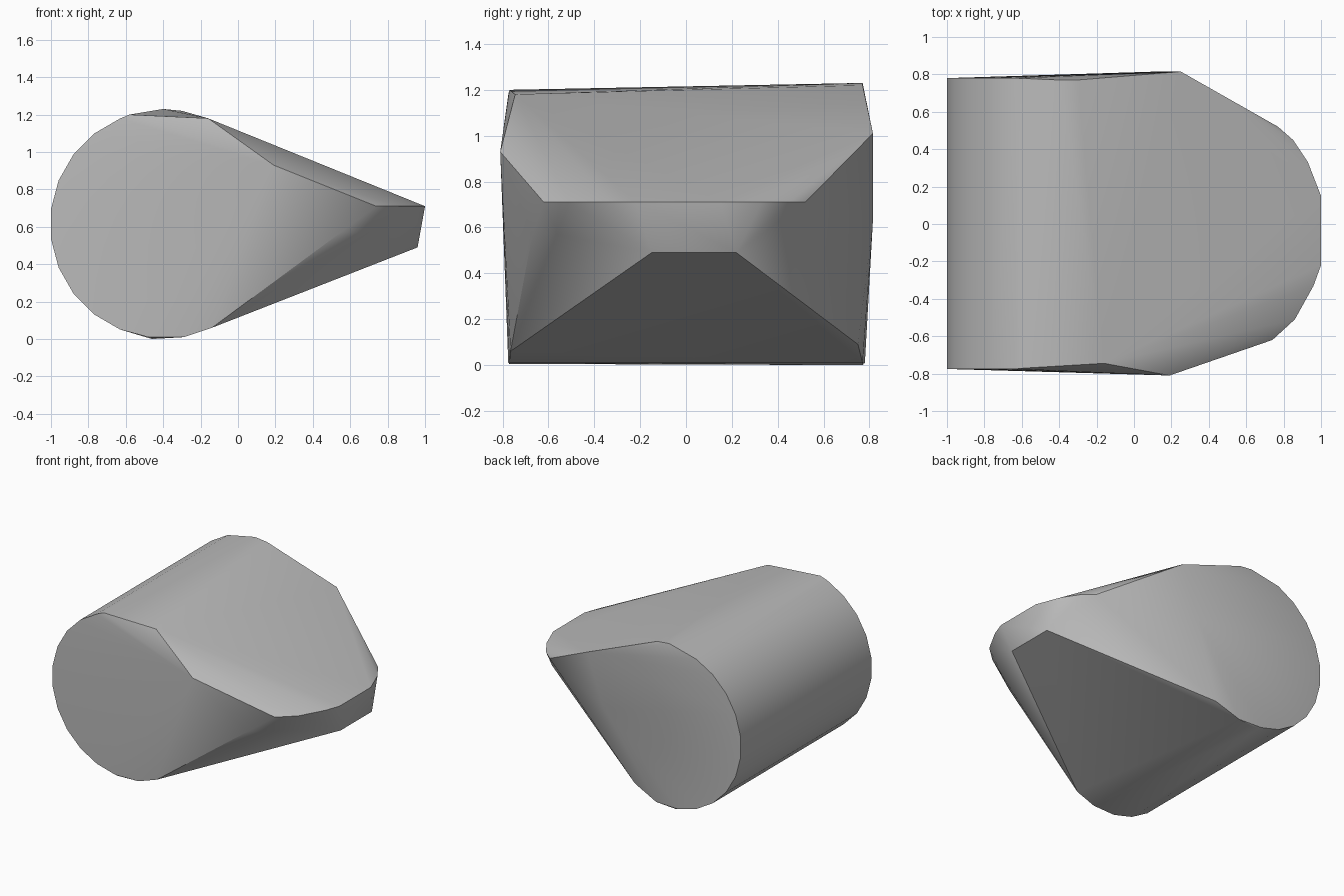
import bpy
import bmesh
import math

default_cube = bpy.data.objects.get("Cube")
if default_cube:
    bpy.data.objects.remove(default_cube, do_unlink=True)


def make_material(name, color):
    material = bpy.data.materials.new(name)
    material.use_nodes = True
    material.diffuse_color = color
    material.node_tree.nodes["Principled BSDF"].inputs["Base Color"].default_value = color
    return material


def round_side(y):
    """Faceted half ring of the drum, on the side away from the nose."""
    angles = [math.radians(112.5 + 15 * step) for step in range(11)]
    return [(-0.4 + 0.605 * math.cos(a), y, 0.615 + 0.61 * math.sin(a)) for a in angles]


def hull_object(name, points, material):
    """Wrap a convex skin around the given points."""
    bm = bmesh.new()
    for point in points:
        bm.verts.new(point)
    result = bmesh.ops.convex_hull(bm, input=bm.verts[:])
    unused = {item for item in result["geom_interior"] + result["geom_unused"]
              if isinstance(item, bmesh.types.BMVert)}
    bmesh.ops.delete(bm, geom=list(unused), context="VERTS")
    bmesh.ops.recalc_face_normals(bm, faces=bm.faces[:])
    mesh = bpy.data.meshes.new(name)
    bm.to_mesh(mesh)
    bm.free()
    mesh.materials.append(material)
    body = bpy.data.objects.new(name, mesh)
    bpy.context.collection.objects.link(body)
    return body


# Front end of the drum, with the shoulder that leads to the nose
front_end = round_side(-0.775) + [
    (-0.58, -0.77, 1.2), (-0.16, -0.745, 1.18), (0.19, -0.81, 0.93),
    (-0.14, -0.765, 0.06), (-0.29, -0.77, 0.01), (-0.46, -0.77, 0.005),
]

# Back end, slightly taller
back_end = round_side(0.78) + [
    (-0.4, 0.77, 1.23), (-0.3, 0.77, 1.22), (0.25, 0.815, 1.01),
    (0.12, 0.815, 0.63), (-0.1, 0.75, 0.09), (-0.29, 0.77, 0.01), (-0.46, 0.77, 0),
]

# Rounded upper rim of the nose
rim_outline = [
    (0.74, -0.62), (0.86, -0.51), (0.96, -0.33), (1, -0.22),
    (1, 0.15), (0.93, 0.33), (0.85, 0.45), (0.77, 0.52),
]
nose_rim = [(x, y, 0.71) for x, y in rim_outline]

# Lower lip of the nose and the cheek beside it
nose_lip = [(0.96, -0.15, 0.49), (0.96, 0.22, 0.49)]
nose_cheek = [(0.55, -0.67, 0.57), (0.7, -0.56, 0.57)]

grey = make_material("plain grey", (0.5, 0.5, 0.5, 1))
body = hull_object("wedge_body", front_end + back_end + nose_rim + nose_lip + nose_cheek, grey)

# Smooth the rounded side and keep the end edges sharp
bpy.ops.object.select_all(action="DESELECT")
body.select_set(True)
bpy.context.view_layer.objects.active = body
bpy.ops.object.shade_smooth_by_angle(angle=math.radians(30))
